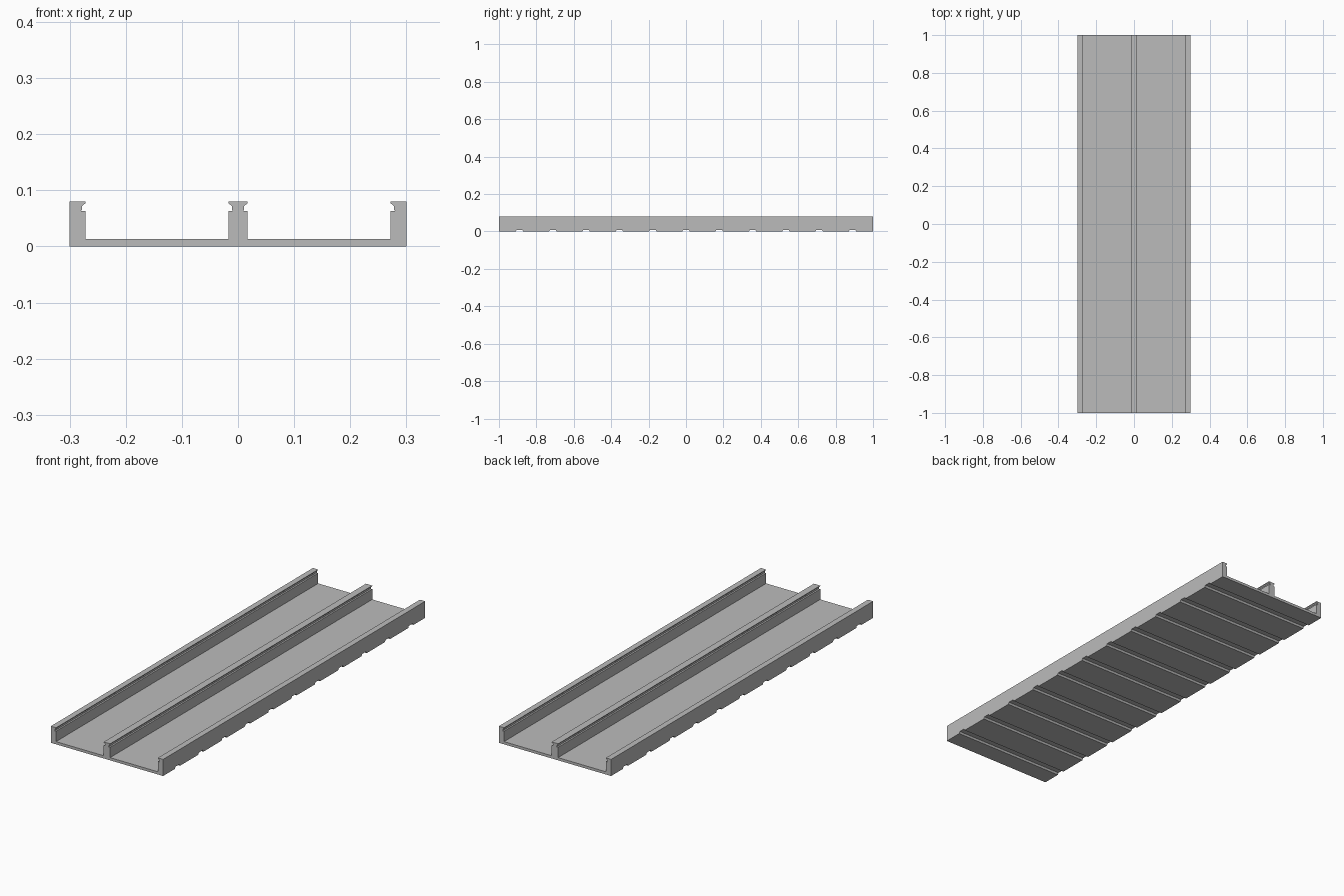
import bpy, bmesh
from mathutils import Vector

cube = bpy.data.objects.get("Cube")
if cube:
    bpy.data.objects.remove(cube, do_unlink=True)

grey = bpy.data.materials.new("plain grey")
grey.use_nodes = True
colour = (0.5, 0.5, 0.5, 1)
grey.diffuse_color = colour
grey.node_tree.nodes["Principled BSDF"].inputs["Base Color"].default_value = colour


def prism(name, outlines, sweep):
    """Extrude closed outlines along the sweep vector into one object."""
    bm = bmesh.new()
    for outline in outlines:
        face = bm.faces.new([bm.verts.new(p) for p in outline])
        new = bmesh.ops.extrude_face_region(bm, geom=[face])["geom"]
        verts = [v for v in new if isinstance(v, bmesh.types.BMVert)]
        bmesh.ops.translate(bm, vec=Vector(sweep), verts=verts)
    bmesh.ops.recalc_face_normals(bm, faces=bm.faces)
    mesh = bpy.data.meshes.new(name)
    bm.to_mesh(mesh)
    bm.free()
    mesh.materials.append(grey)
    obj = bpy.data.objects.new(name, mesh)
    bpy.context.collection.objects.link(obj)
    return obj


# Half section: floor, undercut centre rail, undercut side wall
top, lip, neck, shoulder, floor = 0.08, 0.077, 0.072, 0.063, 0.013
half = [
    (0.017, top), (0.017, lip), (0.011, neck), (0.011, 0.066), (0.009, shoulder),
    (0.017, shoulder), (0.017, floor),
    (0.272, floor), (0.272, shoulder), (0.28, shoulder), (0.278, 0.066),
    (0.278, neck), (0.272, lip), (0.272, top), (0.3, top), (0.3, 0),
]
section = half + [(-x, z) for x, z in reversed(half)]
channel = prism("double_channel", [[(x, -1, z) for x, z in section]], (0, 2, 0))

# Cross grooves under the floor
groove = [(-0.02, -0.01), (-0.02, 0), (-0.015, 0.009), (0.015, 0.009), (0.02, 0), (0.02, -0.01)]
pitch = 0.178
cutter = prism(
    "groove_cutter",
    [[(-0.4, i * pitch + y, z) for y, z in groove] for i in range(-5, 6)],
    (0.8, 0, 0),
)
cutter.hide_render = True
cutter.hide_set(True)

cut = channel.modifiers.new("grooves", "BOOLEAN")
cut.operation = "DIFFERENCE"
cut.solver = "EXACT"
cut.object = cutter
bpy.context.view_layer.objects.active = channel
channel.select_set(True)
bpy.ops.object.modifier_apply(modifier=cut.name)
bpy.data.objects.remove(cutter, do_unlink=True)
